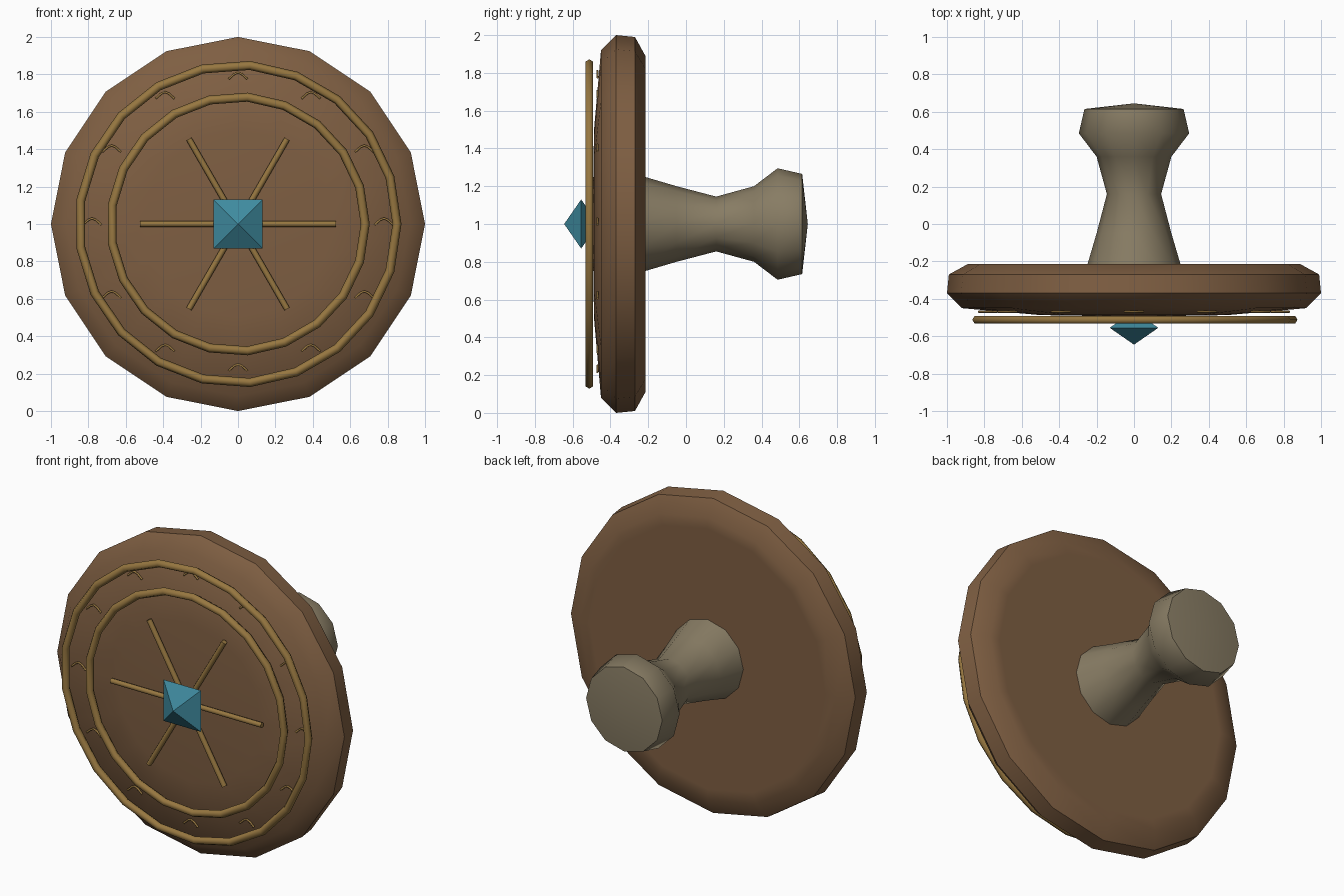
import bpy, bmesh
from math import pi, sin, cos, radians

cube = bpy.data.objects.get("Cube")
if cube:
    bpy.data.objects.remove(cube, do_unlink=True)


def material(name, rgb):
    m = bpy.data.materials.new(name)
    m.use_nodes = True
    m.diffuse_color = (*rgb, 1)
    m.node_tree.nodes["Principled BSDF"].inputs["Base Color"].default_value = (*rgb, 1)
    return m


WOOD = material("brown wood", (0.212, 0.114, 0.055))
GOLD = material("dull gold", (0.31, 0.185, 0.052))
STONE = material("grey tan", (0.245, 0.202, 0.127))
BLUE = material("teal gem", (0.05, 0.26, 0.35))


def finish(ob, name, mat, angle=45):
    ob.name = name
    ob.data.materials.append(mat)
    if angle:
        bpy.ops.object.select_all(action="DESELECT")
        ob.select_set(True)
        bpy.context.view_layer.objects.active = ob
        bpy.ops.object.shade_smooth_by_angle(angle=radians(angle))
    return ob


def lathe(name, profile, sides, mat, angle=45, turn=0):
    """Revolve (radius, y) points round the y axis at z = 1."""
    bm = bmesh.new()
    rings = []
    for r, y in profile:
        if r == 0:
            rings.append([bm.verts.new((0, y, 1))] * sides)
        else:
            rings.append([bm.verts.new((r * cos(turn + 2 * pi * i / sides), y,
                                        1 + r * sin(turn + 2 * pi * i / sides)))
                          for i in range(sides)])
    for a, b in zip(rings, rings[1:]):
        for i in range(sides):
            j = (i + 1) % sides
            corners = list(dict.fromkeys((a[i], a[j], b[j], b[i])))
            bm.faces.new(corners)
    bmesh.ops.recalc_face_normals(bm, faces=bm.faces)
    me = bpy.data.meshes.new(name)
    bm.to_mesh(me)
    bm.free()
    ob = bpy.data.objects.new(name, me)
    bpy.context.collection.objects.link(ob)
    return finish(ob, name, mat, angle)


# Domed disc and the waisted grip behind it
lathe("disc", [(0, -0.495), (0.5, -0.487), (0.92, -0.45), (1.0, -0.37),
               (0.99, -0.27), (0.89, -0.215), (0.82, -0.215), (0, -0.215)], 16, WOOD)
lathe("handle", [(0, -0.23), (0.253, -0.23), (0.2, -0.05), (0.145, 0.16), (0.2, 0.36),
                 (0.295, 0.485), (0.265, 0.615), (0, 0.645)], 12, STONE, 50)

# Square double pyramid in the middle
lathe("gem", [(0, -0.645), (0.13 * 2 ** 0.5, -0.555), (0, -0.465)], 4, BLUE, 0, pi / 4)

# Two trim rings
for name, radius in (("outer_ring", 0.85), ("inner_ring", 0.68)):
    bpy.ops.mesh.primitive_torus_add(major_segments=21, minor_segments=6, major_radius=radius,
                                     minor_radius=0.024, location=(0, -0.512, 1),
                                     rotation=(pi / 2, 0, 0))
    finish(bpy.context.object, name, GOLD, 65)

# Three crossing bars make six spokes
for i in range(3):
    bpy.ops.mesh.primitive_cylinder_add(vertices=8, radius=0.016, depth=1.05,
                                        location=(0, -0.51, 1),
                                        rotation=(0, pi / 2 + i * pi / 3, 0))
    finish(bpy.context.object, f"spoke_bar_{i + 1}", GOLD, 50)

# Twelve small upright arches between the rings
ARCH = [(-0.05, -0.015), (-0.02, 0.012), (0, 0.02), (0.02, 0.012), (0.05, -0.015)]
curve = bpy.data.curves.new("arches", "CURVE")
curve.dimensions = "3D"
curve.bevel_depth = 0.006
curve.bevel_resolution = 1
for i in range(12):
    cx, cz = 0.78 * cos(i * pi / 6), 1.01 + 0.78 * sin(i * pi / 6)
    spline = curve.splines.new("POLY")
    spline.points.add(len(ARCH) - 1)
    for p, (x, z) in zip(spline.points, ARCH):
        p.co = (cx + x, -0.469, cz + z, 1)
arches = bpy.data.objects.new("arches", curve)
bpy.context.collection.objects.link(arches)
curve.materials.append(GOLD)
